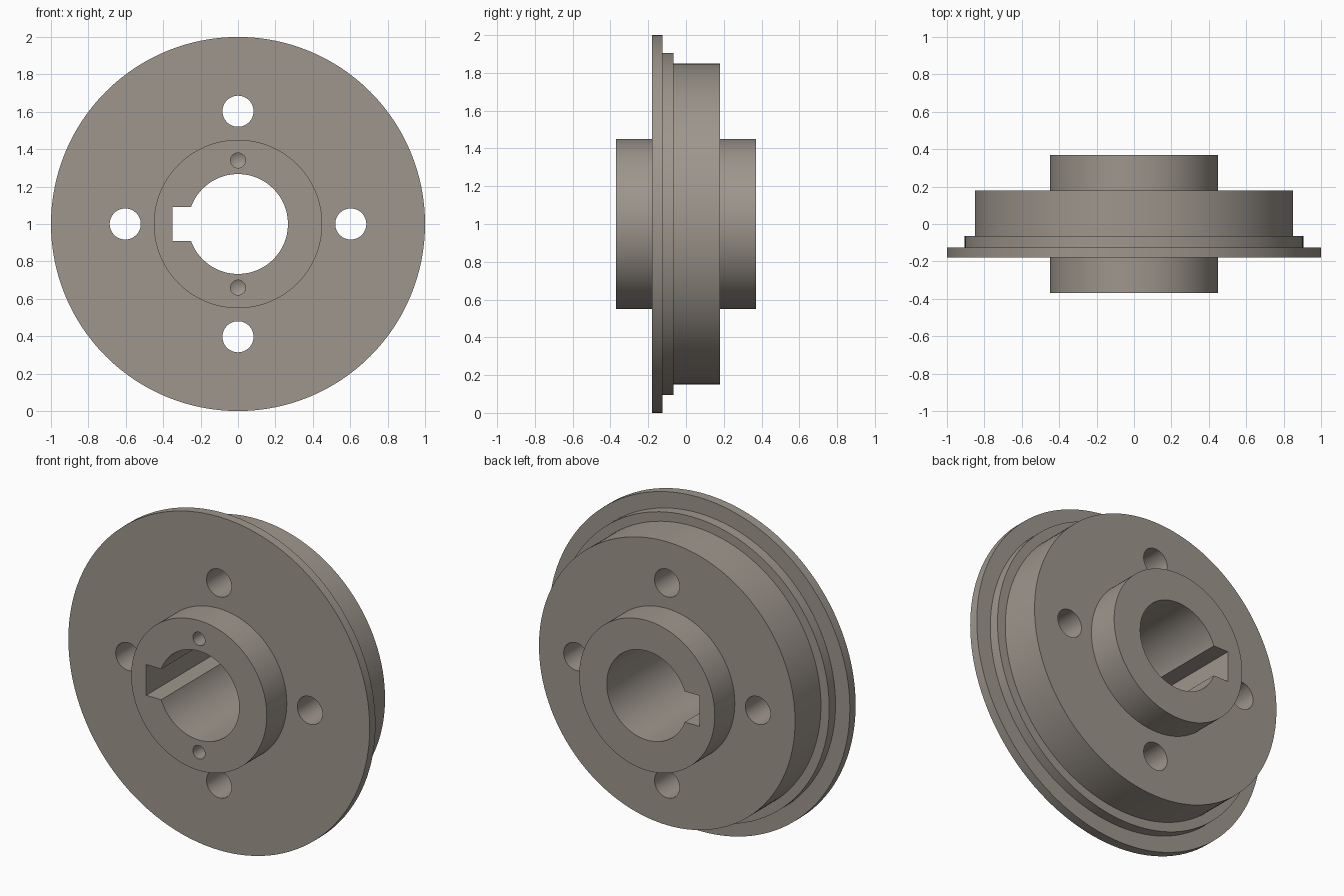
import bpy
import bmesh
from math import cos, sin, pi, radians

cube = bpy.data.objects.get("Cube")
if cube:
    bpy.data.objects.remove(cube, do_unlink=True)

steel = bpy.data.materials.new("warm grey steel")
steel.use_nodes = True
colour = (0.34, 0.305, 0.265, 1)
steel.diffuse_color = colour
steel.node_tree.nodes["Principled BSDF"].inputs["Base Color"].default_value = colour

AXIS_Z = 1.0


def revolve(name, profile, steps, x=0, z=AXIS_Z, ring=False):
    """Solid of revolution about a y-parallel axis from (radius, y) points."""
    bm = bmesh.new()
    verts = [bm.verts.new((r, y, 0)) for r, y in profile]
    pairs = list(zip(verts, verts[1:]))
    if ring:
        pairs.append((verts[-1], verts[0]))
    edges = [bm.edges.new(p) for p in pairs]
    bmesh.ops.spin(bm, geom=verts + edges, cent=(0, 0, 0), axis=(0, 1, 0),
                   angle=2 * pi, steps=steps, use_merge=True)
    bmesh.ops.remove_doubles(bm, verts=bm.verts[:], dist=1e-5)
    bmesh.ops.recalc_face_normals(bm, faces=bm.faces[:])
    bmesh.ops.translate(bm, verts=bm.verts[:], vec=(x, 0, z))
    mesh = bpy.data.meshes.new(name)
    bm.to_mesh(mesh)
    bm.free()
    obj = bpy.data.objects.new(name, mesh)
    bpy.context.collection.objects.link(obj)
    mesh.materials.append(steel)
    return obj


# Stepped flange with a hub on both sides and a central bore
flange = revolve("flanged_hub", [
    (0.267, -0.37), (0.45, -0.37), (0.45, -0.18), (1.0, -0.18),
    (1.0, -0.125), (0.905, -0.125), (0.905, -0.065), (0.85, -0.065),
    (0.85, 0.18), (0.45, 0.18), (0.45, 0.37), (0.267, 0.37)], 128, ring=True)

cutters = []

# Four through holes for bolts
for i in range(4):
    a = i * pi / 2
    cutters.append(revolve("bolt_hole_cutter",
                           [(0, -0.5), (0.083, -0.5), (0.083, 0.5), (0, 0.5)], 48,
                           0.603 * cos(a), AXIS_Z + 0.603 * sin(a)))

# Two blind drilled holes with conical ends in the front hub face
for side in (-1, 1):
    cutters.append(revolve("blind_hole_cutter",
                           [(0, -0.5), (0.04, -0.5), (0.04, -0.2), (0, -0.177)], 32,
                           0, AXIS_Z + side * 0.34))

# Keyway slot on the model's right side of the bore
bpy.ops.mesh.primitive_cube_add(size=1, location=(-0.225, 0, AXIS_Z))
keyway = bpy.context.object
keyway.name = "keyway_cutter"
keyway.scale = (0.25, 1, 0.184)
keyway.data.materials.append(steel)
cutters.append(keyway)

# Cut the holes and clear the cutters away
bpy.ops.object.select_all(action='DESELECT')
flange.select_set(True)
bpy.context.view_layer.objects.active = flange
for cutter in cutters:
    mod = flange.modifiers.new("cut", 'BOOLEAN')
    mod.operation = 'DIFFERENCE'
    mod.solver = 'EXACT'
    mod.object = cutter
    bpy.ops.object.modifier_apply(modifier=mod.name)
    bpy.data.objects.remove(cutter, do_unlink=True)

bpy.ops.object.shade_smooth_by_angle(angle=radians(30))
